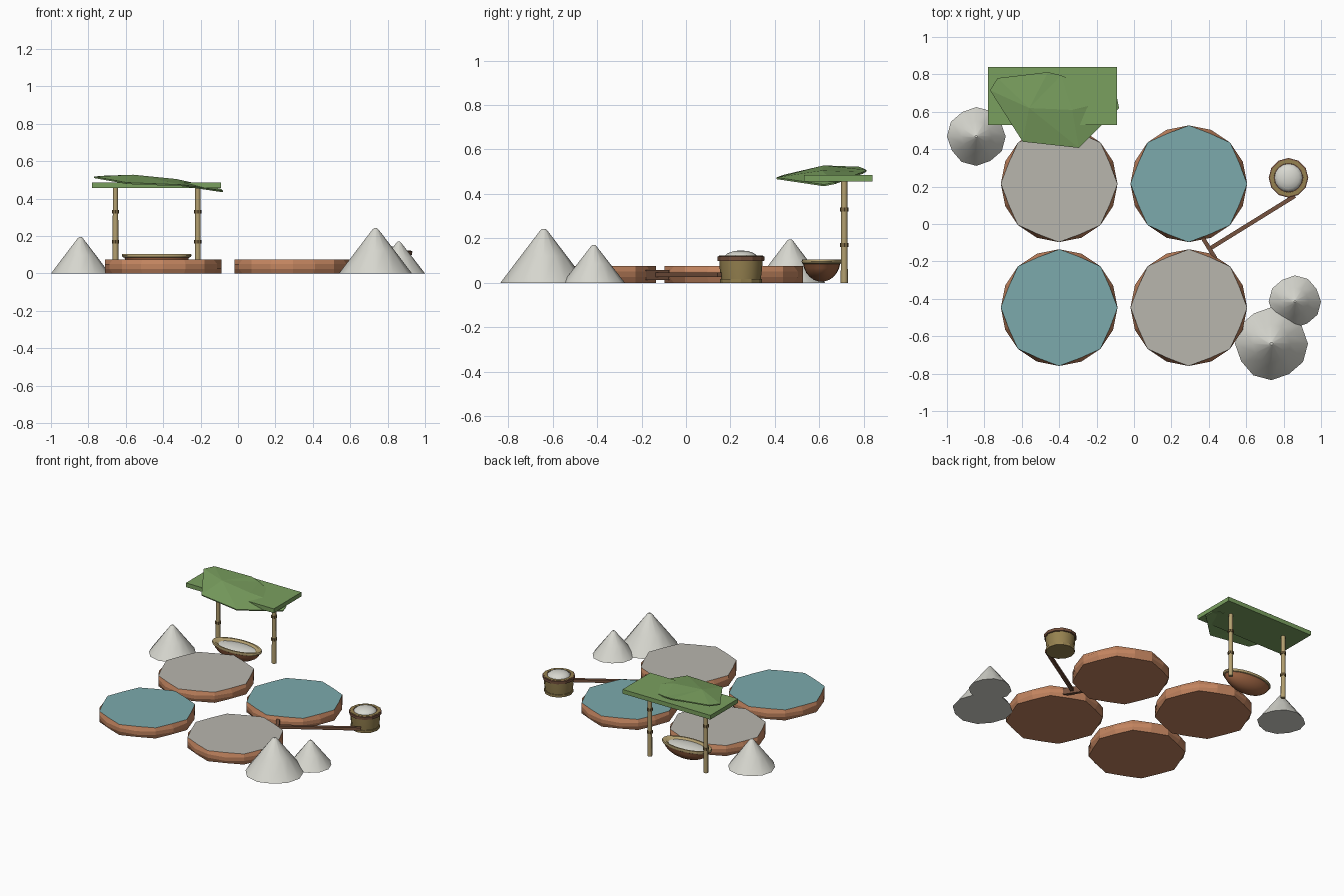
import bpy, bmesh, math
from mathutils import Vector

if "Cube" in bpy.data.objects:
    bpy.data.objects.remove(bpy.data.objects["Cube"])


def mat(name, r, g, b):
    lin = [((c / 255 + 0.055) / 1.055) ** 2.4 for c in (r, g, b)]
    m = bpy.data.materials.new(name)
    m.diffuse_color = (*lin, 1)
    m.use_nodes = True
    m.node_tree.nodes["Principled BSDF"].inputs["Base Color"].default_value = m.diffuse_color
    return m


CLAY = mat("clay", 194, 132, 95)
WATER = mat("brine_teal", 124, 170, 172)
CRUST = mat("salt_crust", 184, 182, 174)
SALT = mat("salt_white", 216, 216, 208)
GREEN = mat("leaf_green", 122, 160, 95)
BAMBOO = mat("bamboo", 180, 160, 112)
NODE = mat("bamboo_node", 122, 102, 66)
OLIVE = mat("bucket_olive", 150, 130, 80)
WOOD = mat("dark_wood", 118, 82, 62)
BOWL = mat("bowl_brown", 160, 102, 68)


def finish(name, bm, mats, smooth=None):
    bmesh.ops.recalc_face_normals(bm, faces=bm.faces)
    me = bpy.data.meshes.new(name)
    bm.to_mesh(me)
    bm.free()
    for m in mats:
        me.materials.append(m)
    ob = bpy.data.objects.new(name, me)
    bpy.context.collection.objects.link(ob)
    if smooth:
        bpy.ops.object.select_all(action='DESELECT')
        ob.select_set(True)
        bpy.context.view_layer.objects.active = ob
        bpy.ops.object.shade_smooth_by_angle(angle=math.radians(smooth))
    return ob


def lathe(name, loc, profile, n, m, sx=1, sy=1, smooth=None, phase=0.0, wobble=None):
    """Revolve (radius, z) points with closed caps; wobble(i, j) scales radius."""
    bm = bmesh.new()
    rings = []
    for j, (r, z) in enumerate(profile):
        ring = []
        for i in range(n):
            a = phase + 2 * math.pi * i / n
            k = r * (wobble(i, j) if wobble else 1)
            ring.append(bm.verts.new((loc[0] + k * sx * math.cos(a),
                                      loc[1] + k * sy * math.sin(a), loc[2] + z)))
        rings.append(ring)
    for a, b in zip(rings, rings[1:]):
        for i in range(n):
            bm.faces.new((a[i], a[(i + 1) % n], b[(i + 1) % n], b[i]))
    bm.faces.new(rings[0][::-1])
    bm.faces.new(rings[-1])
    return finish(name, bm, m if isinstance(m, list) else [m], smooth)


def box(name, center, size, m, angle=0.0):
    bm = bmesh.new()
    bmesh.ops.create_cube(bm, size=1)
    for v in bm.verts:
        v.co = Vector((v.co.x * size[0], v.co.y * size[1], v.co.z * size[2]))
    ob = finish(name, bm, [m])
    ob.location = center
    ob.rotation_euler.z = angle
    return ob


# Four evaporation pans: octagonal top and base, walls bulging between corners
def pan_wobble(i, j):
    return 0.935 if i % 2 and j in (0, 3) else 1.0


for name, x, y, top in (("pan_back_left", -0.40, 0.215, CRUST), ("pan_back_right", 0.293, 0.215, WATER),
                        ("pan_front_left", -0.40, -0.447, WATER), ("pan_front_right", 0.293, -0.447, CRUST)):
    ob = lathe(name, (x, y, 0), [(0.312, 0), (0.312, 0.025), (0.312, 0.05), (0.312, 0.075)],
               16, [CLAY, top], wobble=pan_wobble)
    for p in ob.data.polygons:
        p.material_index = 1 if p.normal.z > 0.9 else 0

# Salt heaps with a small blunt tip and slightly uneven skirts
for k, (x, y, r, h) in enumerate(((-0.843, 0.468, 0.157, 0.195), (0.735, -0.64, 0.195, 0.242),
                                  (0.86, -0.415, 0.14, 0.17))):
    lathe(f"salt_heap_{k + 1}", (x, y, 0),
          [(r, 0), (r * 0.53, h * 0.5), (r * 0.09, h * 0.965), (r * 0.04, h)], 12, SALT,
          smooth=35, phase=0.0,
          wobble=lambda i, j: 0.96 if i % 3 == 1 and j < 2 else 1.0)

# Shelter: two bamboo posts with nodes, roof slab, crumpled leaf on top
for side, x in (("left", -0.655), ("right", -0.215)):
    lathe(f"post_{side}", (x, 0.712, 0), [(0.016, 0), (0.014, 0.46)], 8, BAMBOO, smooth=50)
    for k, z in enumerate((0.17, 0.33)):
        lathe(f"post_{side}_node_{k + 1}", (x, 0.712, z - 0.009), [(0.0195, 0), (0.0195, 0.018)], 8, NODE)
box("roof_slab", (-0.435, 0.685, 0.471), (0.69, 0.31, 0.03), GREEN)

bm = bmesh.new()
outline = [(-0.77, 0.715, 0.518), (-0.73, 0.78, 0.522), (-0.46, 0.812, 0.508), (-0.39, 0.795, 0.498),
           (-0.09, 0.67, 0.452), (-0.08, 0.62, 0.442), (-0.295, 0.407, 0.474), (-0.595, 0.44, 0.486)]
ov = [bm.verts.new(p) for p in outline]
r1, r2 = bm.verts.new((-0.56, 0.62, 0.528)), bm.verts.new((-0.33, 0.61, 0.505))
for i in range(8):
    a, b = ov[i], ov[(i + 1) % 8]
    bm.faces.new((a, b, r2 if 3 <= i <= 5 else r1))
bm.faces.new((ov[3], r2, r1))
bm.faces.new((ov[6], r1, r2))
leaf = finish("roof_leaf", bm, [GREEN])
mod = leaf.modifiers.new("thickness", 'SOLIDIFY')
mod.thickness = 0.008

# Oval bowl of salt under the shelter
o = (-0.435, 0.61, 0)
bs = dict(sx=1, sy=0.48)
bowl = [(0.175 * math.sin(t), 0.098 - 0.093 * math.cos(t))
        for t in [math.radians(d) for d in (10, 25, 40, 55, 70, 82)]]
lathe("bowl", o, bowl + [(0.178, 0.09), (0.155, 0.09), (0.12, 0.07)], 24, BOWL, smooth=40, **bs)
lathe("bowl_rim", o, [(0.14, 0.075), (0.183, 0.088), (0.187, 0.096), (0.183, 0.105),
                      (0.163, 0.105), (0.125, 0.084)], 24, BAMBOO, smooth=30, **bs)
lathe("bowl_salt", o, [(0.14, 0.085), (0.14, 0.092), (0.09, 0.099), (0.03, 0.102)], 24, SALT, smooth=40, **bs)

# Bucket with bands and a mound of salt
b = (0.826, 0.247, 0)
lathe("bucket_body", b, [(0.088, 0.004), (0.095, 0.06), (0.099, 0.122), (0.08, 0.122), (0.078, 0.11)],
      12, OLIVE, smooth=35)
lathe("bucket_base_ring", b, [(0.094, 0), (0.095, 0.018)], 12, OLIVE)
lathe("bucket_band", b, [(0.099, 0.097), (0.105, 0.099), (0.106, 0.118), (0.099, 0.12)], 12, WOOD)
lathe("bucket_salt", b, [(0.078, 0.108), (0.075, 0.12), (0.058, 0.134), (0.033, 0.142), (0.01, 0.145)],
      16, SALT, smooth=50)

# Rake lying between the pans
p, q = Vector((0.40, -0.135)), Vector((0.86, 0.15))
d = q - p
ang = math.atan2(d.y, d.x)
mid = (p + q) / 2
box("rake_handle", (mid.x, mid.y, 0.036), (d.length, 0.022, 0.02), WOOD, ang)
box("rake_head", (0.402, -0.13, 0.035), (0.022, 0.13, 0.045), WOOD, ang)
